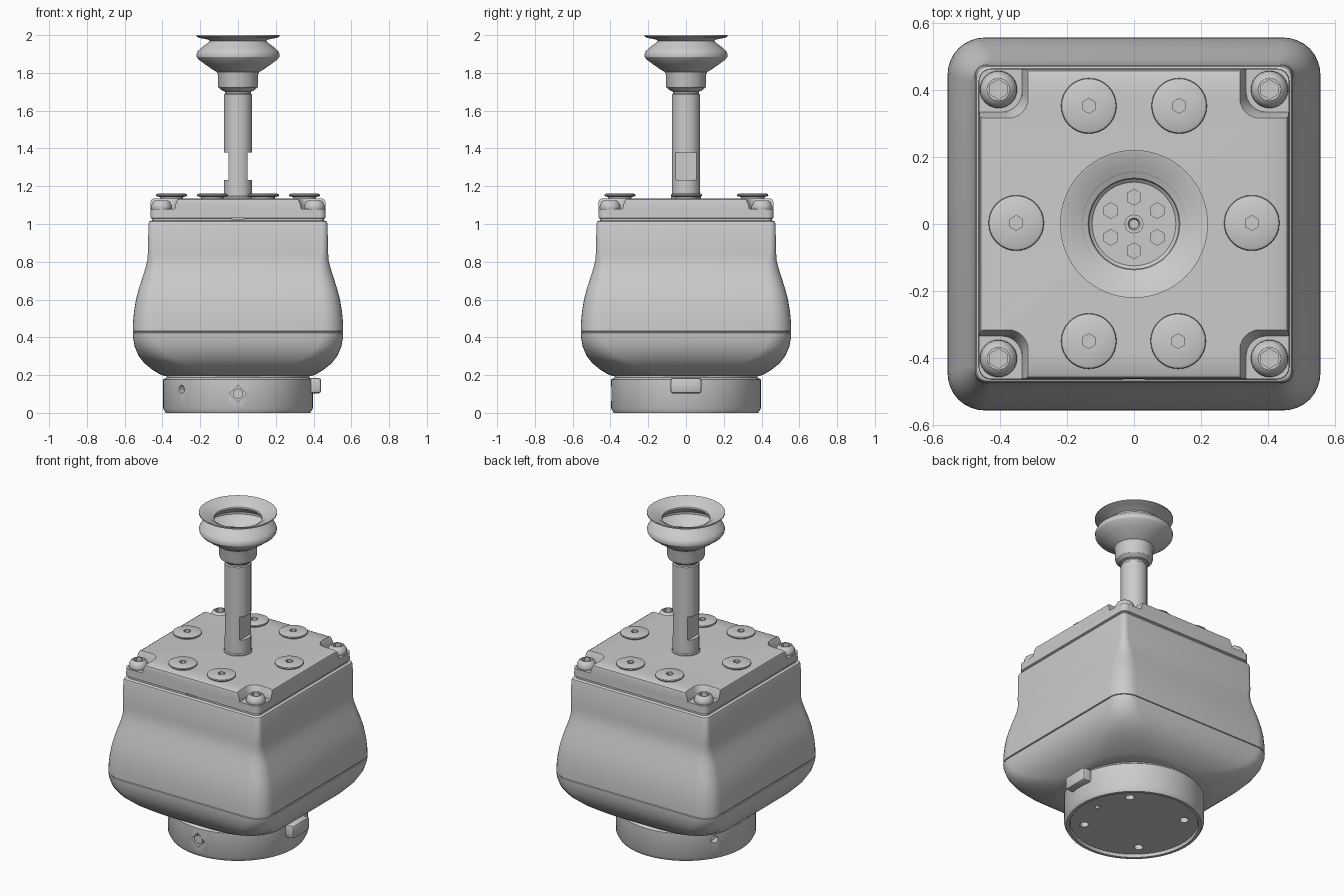
import bpy, bmesh, math
from mathutils import Matrix, Vector

cube = bpy.data.objects.get("Cube")
if cube:
    bpy.data.objects.remove(cube, do_unlink=True)

GREY = (0.6, 0.6, 0.6, 1)
grey = bpy.data.materials.new("light grey")
grey.use_nodes = True
grey.diffuse_color = GREY
grey.node_tree.nodes["Principled BSDF"].inputs["Base Color"].default_value = GREY


def finish(name, bm, angle=30):
    """Turn a bmesh into a smooth-shaded object with crisp edges."""
    bmesh.ops.recalc_face_normals(bm, faces=bm.faces)
    mesh = bpy.data.meshes.new(name)
    bm.to_mesh(mesh)
    bm.free()
    mesh.materials.append(grey)
    obj = bpy.data.objects.new(name, mesh)
    bpy.context.collection.objects.link(obj)
    smooth(obj, angle)
    return obj


def smooth(obj, angle=30):
    bpy.ops.object.select_all(action='DESELECT')
    obj.select_set(True)
    bpy.context.view_layer.objects.active = obj
    bpy.ops.object.shade_smooth_by_angle(angle=math.radians(angle))


def loft(name, sections, steps=8):
    """Stack rounded squares given as (half width, corner radius, z)."""
    bm = bmesh.new()
    rings = []
    for half, rad, z in sections:
        ring = []
        for q in range(4):
            mid = math.radians(45 + 90 * q)
            cx = math.copysign(half - rad, math.cos(mid))
            cy = math.copysign(half - rad, math.sin(mid))
            for i in range(steps + 1):
                a = math.radians(90 * (q + i / steps))
                ring.append(bm.verts.new((cx + rad * math.cos(a), cy + rad * math.sin(a), z)))
        rings.append(ring)
    n = len(rings[0])
    for lo, hi in zip(rings, rings[1:]):
        for i in range(n):
            bm.faces.new((lo[i], lo[(i + 1) % n], hi[(i + 1) % n], hi[i]))
    bm.faces.new(rings[0])
    bm.faces.new(rings[-1])
    return finish(name, bm)


def lathe(name, profile, segs=64):
    """Revolve (radius, z) points about the z axis."""
    bm = bmesh.new()
    verts = [bm.verts.new((r, 0, z)) for r, z in profile]
    edges = [bm.edges.new(p) for p in zip(verts, verts[1:])]
    bmesh.ops.spin(bm, geom=verts + edges, cent=(0, 0, 0), axis=(0, 0, 1),
                   angle=2 * math.pi, steps=segs)
    bmesh.ops.remove_doubles(bm, verts=bm.verts, dist=1e-5)
    return finish(name, bm)


def prism(name, loc, r, depth, segs, direction=(0, 0, 1), turn=0):
    """Regular prism centred at loc along a direction."""
    bm = bmesh.new()
    rot = Vector(direction).to_track_quat('Z', 'Y').to_matrix().to_4x4()
    bmesh.ops.create_cone(bm, cap_ends=True, segments=segs, radius1=r, radius2=r, depth=depth,
                          matrix=Matrix.Translation(loc) @ rot @ Matrix.Rotation(turn, 4, 'Z'))
    return finish(name, bm)


def box(name, loc, size, bevel=0):
    bm = bmesh.new()
    bmesh.ops.create_cube(bm, size=1, matrix=Matrix.Translation(loc) @ Matrix.Diagonal((*size, 1)))
    if bevel:
        bmesh.ops.bevel(bm, geom=bm.edges[:], offset=bevel, segments=2, affect='EDGES', profile=0.5)
    return finish(name, bm)


def cut(obj, cutters):
    """Subtract the cutters, bake the result and delete them."""
    for c in cutters:
        mod = obj.modifiers.new("cut", 'BOOLEAN')
        mod.operation = 'DIFFERENCE'
        mod.solver = 'EXACT'
        mod.object = c
    bpy.context.view_layer.update()
    dg = bpy.context.evaluated_depsgraph_get()
    mesh = bpy.data.meshes.new_from_object(obj.evaluated_get(dg))
    obj.modifiers.clear()
    obj.data = mesh
    for c in cutters:
        bpy.data.objects.remove(c, do_unlink=True)
    smooth(obj)


def copies(obj, name, spots):
    """Place the part at the first spot and linked copies at the rest."""
    for i, (x, y) in enumerate(spots):
        o = obj if i == 0 else obj.copy()
        if i:
            bpy.context.collection.objects.link(o)
        o.name = f"{name}_{i + 1}"
        o.location = (x, y, 0)


CORNERS = [(x, y) for x in (-1, 1) for y in (-1, 1)]

# Bulging square body with a fine seam at its widest point
loft("body", [
    (0.39, 0.32, 0.195), (0.415, 0.30, 0.205), (0.455, 0.25, 0.23), (0.495, 0.20, 0.262),
    (0.525, 0.16, 0.30), (0.547, 0.13, 0.35), (0.556, 0.115, 0.40), (0.557, 0.11, 0.424),
    (0.552, 0.105, 0.426), (0.552, 0.105, 0.431), (0.557, 0.11, 0.433), (0.556, 0.11, 0.48),
    (0.550, 0.105, 0.54), (0.540, 0.10, 0.60), (0.524, 0.09, 0.66), (0.505, 0.08, 0.72),
    (0.489, 0.065, 0.77), (0.480, 0.05, 0.81), (0.477, 0.035, 0.85), (0.474, 0.03, 1.0),
    (0.470, 0.03, 1.012), (0.460, 0.025, 1.018)])

# Lid with drafted corner pockets and a small front slot
lid = loft("lid", [(0.455, 0.03, 1.016), (0.455, 0.03, 1.028), (0.464, 0.035, 1.032),
                   (0.462, 0.035, 1.118), (0.458, 0.033, 1.130), (0.447, 0.028, 1.136)])
pockets = []
for sx, sy in CORNERS:
    p = loft("pocket_cutter", [(0.095, 0.06, 1.08), (0.098, 0.06, 1.10), (0.12, 0.06, 1.15)])
    p.location = (sx * 0.43, sy * 0.43, 0)
    pockets.append(p)
cut(lid, pockets + [box("slot_cutter", (0, -0.46, 1.029), (0.065, 0.04, 0.012))])

# Corner screws with hex sockets
screw = lathe("corner_screw", [(0, 1.07), (0.05, 1.07), (0.056, 1.085), (0.054, 1.10),
                               (0.044, 1.118), (0.034, 1.125), (0, 1.125)], 24)
cut(screw, [prism("socket_cutter", (0, 0, 1.12), 0.029, 0.05, 6)])
copies(screw, "corner_screw", [(x * 0.405, y * 0.402) for x, y in CORNERS])

# Flanged plugs on the lid
plug = lathe("lid_plug", [(0, 1.12), (0.062, 1.12), (0.062, 1.143), (0.079, 1.146), (0.083, 1.151),
                          (0.081, 1.157), (0.073, 1.161), (0, 1.162)], 32)
cut(plug, [prism("socket_cutter", (0, 0, 1.16), 0.022, 0.03, 6)])
copies(plug, "lid_plug", [(-0.135, 0.353), (0.135, 0.353), (-0.352, 0.003), (0.352, 0.003),
                          (-0.135, -0.35), (0.132, -0.35)])

# Shaft with a pair of wrench flats
shaft = lathe("shaft", [(0, 1.12), (0.08, 1.12), (0.08, 1.142), (0.075, 1.148), (0.075, 1.685),
                        (0.068, 1.69), (0.068, 1.70), (0.078, 1.704), (0.078, 1.74), (0, 1.74)], 48)
cut(shaft, [box("flat_cutter", (s * 0.1, 0, 1.305), (0.1, 0.3, 0.145)) for s in (-1, 1)])

# Bellows suction cup with its hollow inside
lathe("suction_cup", [
    (0, 1.705), (0.082, 1.705), (0.103, 1.722), (0.107, 1.735), (0.107, 1.79), (0.112, 1.805),
    (0.135, 1.818), (0.175, 1.846), (0.210, 1.872), (0.219, 1.885), (0.220, 1.90), (0.213, 1.915),
    (0.185, 1.94), (0.155, 1.962), (0.150, 1.970), (0.160, 1.978), (0.205, 1.985), (0.221, 1.993),
    (0.221, 2.0), (0.214, 1.999), (0.170, 1.980), (0.137, 1.965), (0.134, 1.957), (0.150, 1.945),
    (0.195, 1.908), (0.195, 1.895), (0.130, 1.845), (0.125, 1.84), (0, 1.84)])

# Small fittings on the cup floor
lathe("cup_center_ring", [(0, 1.835), (0.028, 1.835), (0.028, 1.852), (0.018, 1.852),
                          (0.014, 1.843), (0, 1.843)], 24)
for i in range(6):
    a = math.radians(30 + 60 * i)
    prism(f"cup_peg_{i + 1}", (0.08 * math.cos(a), 0.08 * math.sin(a), 1.85), 0.025, 0.03, 6)

# Round base with a recessed underside and drilled holes
base = lathe("base", [(0, 0.018), (0.36, 0.018), (0.365, 0), (0.383, 0), (0.396, 0.024),
                      (0.396, 0.176), (0.385, 0.184), (0.378, 0.188), (0.378, 0.21), (0, 0.21)], 80)
holes = [prism("hole_cutter", (x * 0.2, y * 0.2, 0.02), 0.026, 0.08, 12) for x, y in CORNERS]
holes.append(prism("hole_cutter", (0.27, 0, 0.02), 0.02, 0.04, 3))
holes.append(prism("diamond_cutter", (0, -0.39, 0.102), 0.045, 0.04, 4, (0, -1, 0)))
for deg in (221, 149):
    d = Vector((math.cos(math.radians(deg)), math.sin(math.radians(deg)), 0))
    holes.append(prism("hole_cutter", d * 0.39 + Vector((0, 0, 0.125)), 0.022, 0.06, 16, d))
cut(base, holes)
prism("front_set_screw", (0, -0.375, 0.102), 0.027, 0.03, 16, (0, -1, 0))

# Side latch on the base
box("side_latch", (0.405, 0, 0.144), (0.07, 0.165, 0.082), 0.014)
